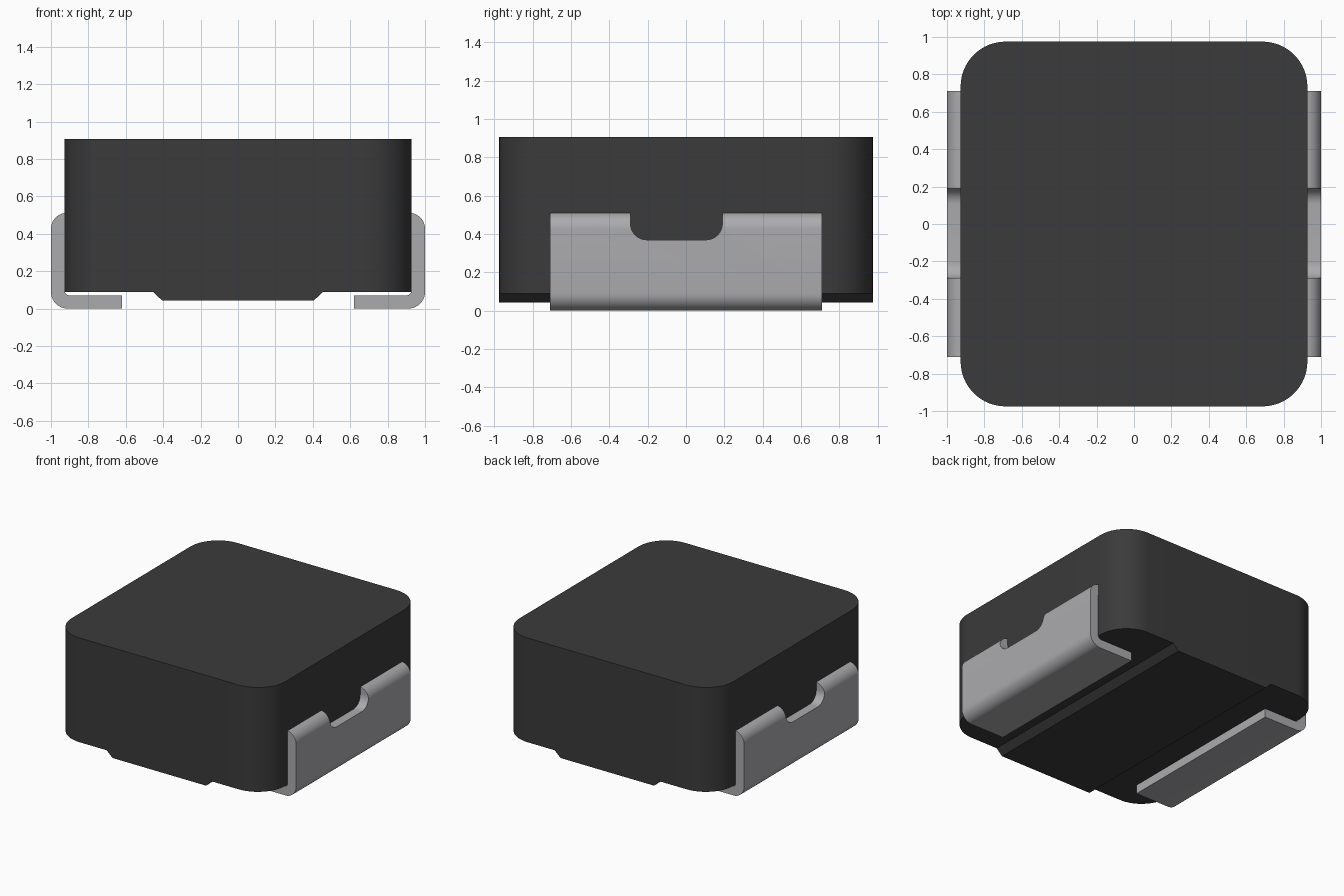
import bpy
import bmesh
from math import cos, sin, radians
from mathutils import Vector

if "Cube" in bpy.data.objects:
    bpy.data.objects.remove(bpy.data.objects["Cube"])


def material(name, color):
    mat = bpy.data.materials.new(name)
    mat.use_nodes = True
    mat.diffuse_color = color
    mat.node_tree.nodes["Principled BSDF"].inputs["Base Color"].default_value = color
    return mat


def arc(cx, cy, r, start, end, steps=10):
    """Points along a circular arc, angles in degrees."""
    angles = [radians(start + (end - start) * i / steps) for i in range(steps + 1)]
    return [(cx + r * cos(a), cy + r * sin(a)) for a in angles]


def prism(name, profile, axis, low, high, mat=None):
    """Extrude a 2D profile along the given axis (the remaining axes keep their order)."""
    def place(p, h):
        co = list(p)
        co.insert(axis, h)
        return co
    bm = bmesh.new()
    base = bm.faces.new([bm.verts.new(place(p, low)) for p in profile])
    top = bmesh.ops.extrude_face_region(bm, geom=[base])["geom"]
    shift = Vector(place((0, 0), high - low))
    bmesh.ops.translate(bm, vec=shift, verts=[v for v in top if isinstance(v, bmesh.types.BMVert)])
    bmesh.ops.recalc_face_normals(bm, faces=bm.faces)
    mesh = bpy.data.meshes.new(name)
    bm.to_mesh(mesh)
    bm.free()
    obj = bpy.data.objects.new(name, mesh)
    bpy.context.collection.objects.link(obj)
    if mat:
        mesh.materials.append(mat)
    return obj


def activate(obj):
    bpy.ops.object.select_all(action="DESELECT")
    obj.select_set(True)
    bpy.context.view_layer.objects.active = obj


def smooth(obj):
    activate(obj)
    bpy.ops.object.shade_smooth_by_angle(angle=radians(30))


charcoal = material("charcoal casing", (0.043, 0.043, 0.043, 1))
metal = material("tinned metal", (0.41, 0.41, 0.43, 1))

# Casing with large rounded vertical corners
HX, HY, R = 0.927, 0.975, 0.24
outline = []
for i, (sx, sy) in enumerate([(1, 1), (-1, 1), (-1, -1), (1, -1)]):
    outline += arc(sx * (HX - R), sy * (HY - R), R, 90 * i, 90 * i + 90, 16)
casing = prism("casing", outline, 2, 0.09, 0.907, charcoal)
smooth(casing)

# Raised rib with sloped sides along the underside
rib_profile = [(-0.455, 0.09), (-0.405, 0.043), (0.405, 0.043), (0.455, 0.09)]
rib = prism("underside_rib", rib_profile, 1, -HY, HY, charcoal)

# Folded terminal: foot, upright wall and a top rolled into the casing
terminal_profile = (
    [(0.62, 0.0)]
    + arc(0.91, 0.09, 0.09, -90, 0)
    + arc(0.915, 0.427, 0.085, 0, 90)
    + [(0.89, 0.512), (0.89, 0.44), (0.928, 0.427)]
    + arc(0.898, 0.1, 0.03, 0, -90, 6)
    + [(0.62, 0.07)]
)
terminal = prism("terminals", terminal_profile, 1, -0.71, 0.71, metal)

# Notch with rounded lower corners in the top of the terminal wall
notch_profile = (
    arc(-0.205, 0.455, 0.085, 180, 270)
    + arc(0.105, 0.455, 0.085, 270, 360)
    + [(0.19, 0.6), (-0.29, 0.6)]
)
cutter = prism("notch_cutter", notch_profile, 0, 0.8, 1.1)
cutter.hide_render = True

cut = terminal.modifiers.new("notch", "BOOLEAN")
cut.object = cutter
cut.operation = "DIFFERENCE"
cut.solver = "EXACT"
mirror = terminal.modifiers.new("opposite side", "MIRROR")
mirror.use_clip = False
mirror.use_mirror_merge = False
activate(terminal)
for mod_name in ("notch", "opposite side"):
    bpy.ops.object.modifier_apply(modifier=mod_name)
bpy.data.objects.remove(cutter)
smooth(terminal)
